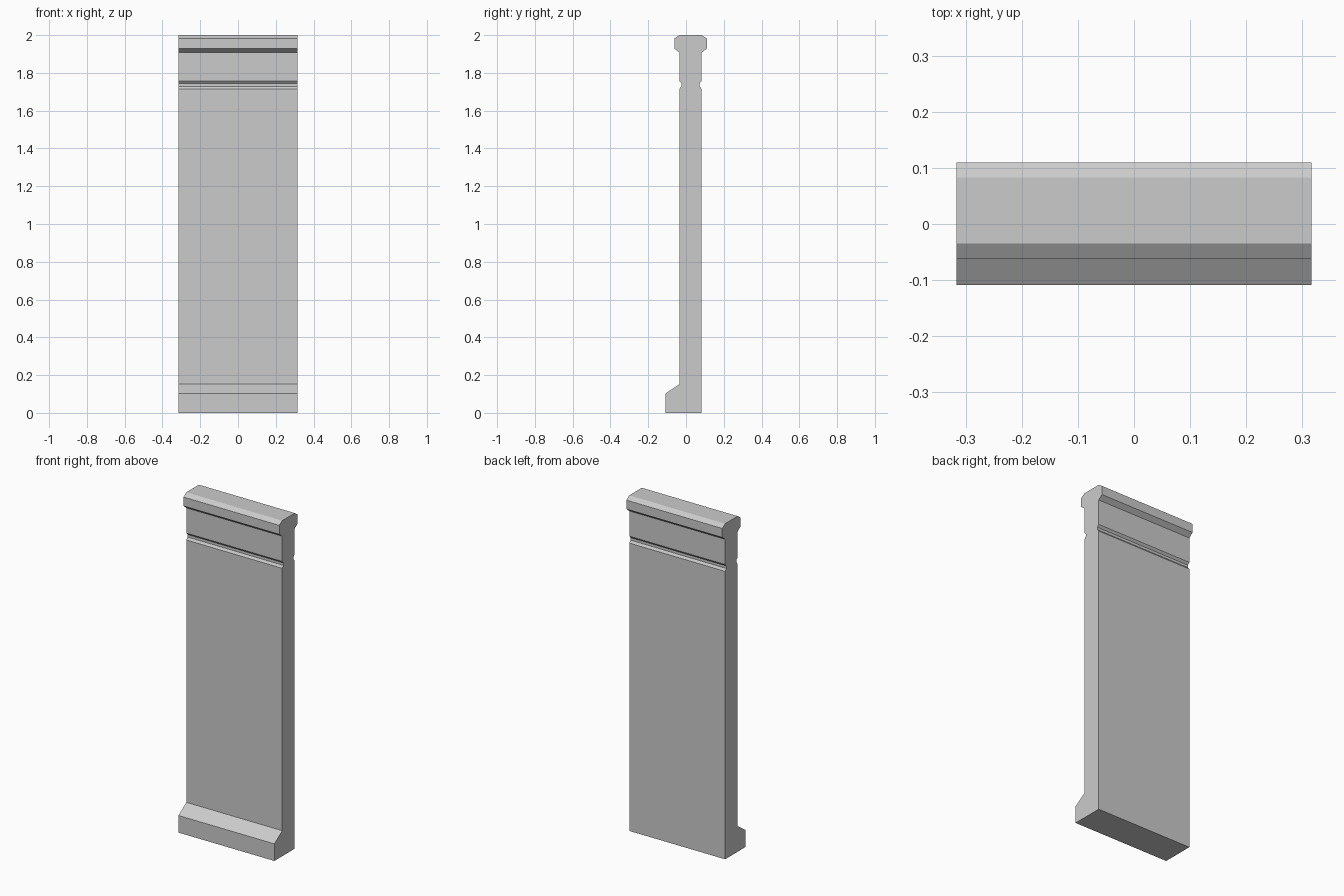
import bpy, bmesh

if "Cube" in bpy.data.objects:
    bpy.data.objects.remove(bpy.data.objects["Cube"])

HALF_WIDTH = 0.316
CENTER_Y, HALF_T = 0.024, 0.059   # wall slab centre and half thickness

# Offsets outward from the wall face, going up: groove, then chamfered cap
upper = [(0, 1.716), (-0.011, 1.729), (-0.011, 1.744), (0, 1.757),
         (0, 1.907), (0.027, 1.929), (0.027, 1.982), (0, 2.0)]

# Front side with sloped plinth, then mirrored upper mouldings on the back
front = [(-0.109, 0), (-0.109, 0.102), (CENTER_Y - HALF_T, 0.152)]
front += [(CENTER_Y - HALF_T - o, z) for o, z in upper]
back = [(CENTER_Y + HALF_T + o, z) for o, z in reversed(upper)]
back.append((CENTER_Y + HALF_T, 0))

# Extrude the closed profile along x
bm = bmesh.new()
face = bm.faces.new([bm.verts.new((-HALF_WIDTH, y, z)) for y, z in front + back])
result = bmesh.ops.extrude_face_region(bm, geom=[face])
verts = [g for g in result["geom"] if isinstance(g, bmesh.types.BMVert)]
bmesh.ops.translate(bm, verts=verts, vec=(2 * HALF_WIDTH, 0, 0))
bmesh.ops.recalc_face_normals(bm, faces=bm.faces)

mesh = bpy.data.meshes.new("wall_panel")
bm.to_mesh(mesh)
bm.free()
bpy.context.collection.objects.link(bpy.data.objects.new("wall_panel", mesh))
